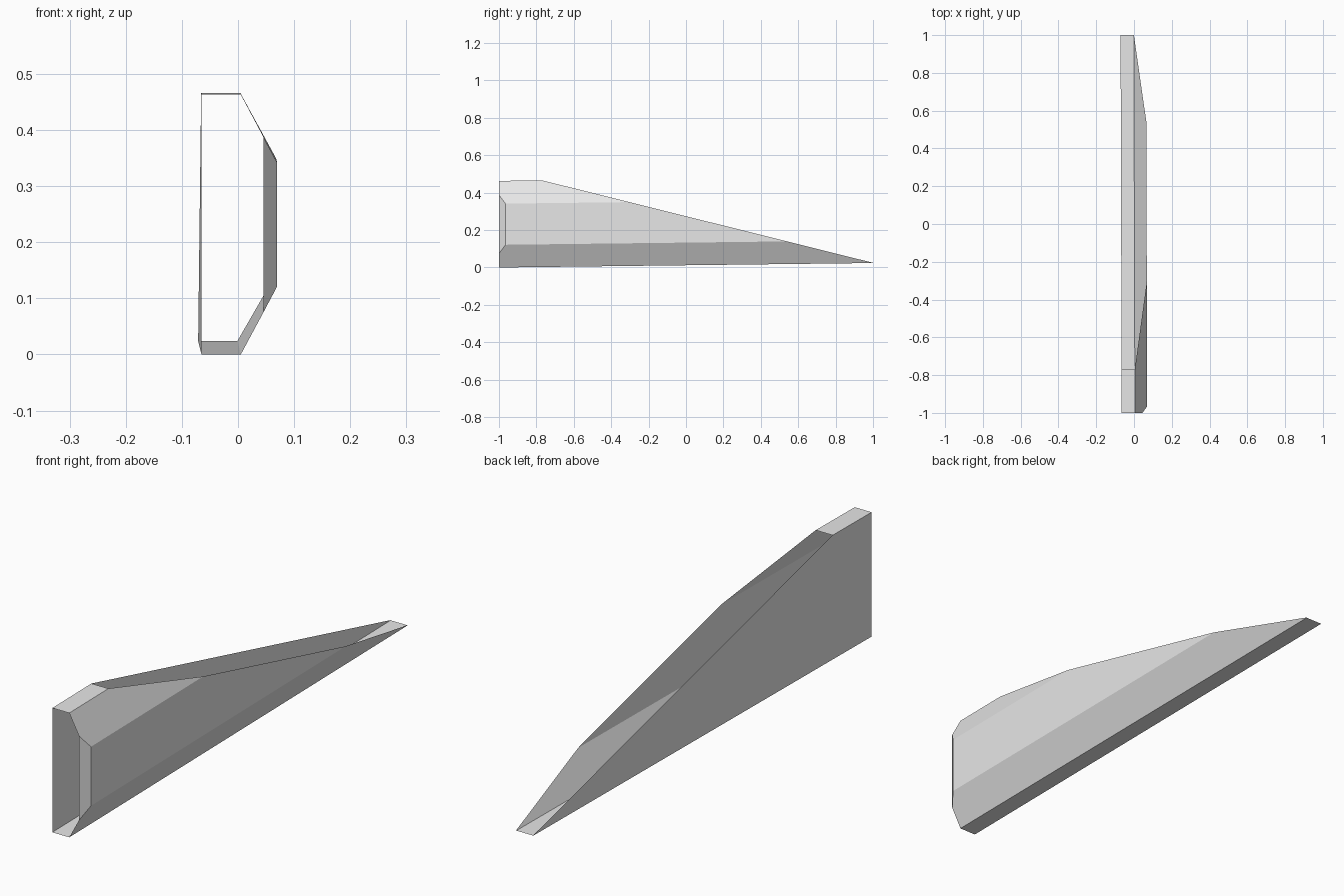
import bpy
import bmesh

cube = bpy.data.objects.get("Cube")
if cube:
    bpy.data.objects.remove(cube, do_unlink=True)

# Material
grey = bpy.data.materials.new("light_grey")
grey.use_nodes = True
grey.diffuse_color = (0.8, 0.8, 0.8, 1)
grey.node_tree.nodes["Principled BSDF"].inputs["Base Color"].default_value = grey.diffuse_color

# Closed cross-section (x, z) swept front to back with a slight drift
SECTION = [(-0.065, 0), (0.005, 0), (0.07, 0.121), (0.07, 0.341),
           (0.005, 0.463), (-0.065, 0.463)]
DRIFT_X, DRIFT_Z = -0.006, 0.024

bm = bmesh.new()
front = [bm.verts.new((x, -1, z)) for x, z in SECTION]
back = [bm.verts.new((x + DRIFT_X, 1, z + DRIFT_Z)) for x, z in SECTION]
for i in range(len(SECTION)):
    j = (i + 1) % len(SECTION)
    bm.faces.new((front[i], front[j], back[j], back[i]))


def trim(point, normal):
    """Cut away everything on the normal side, leaving the shell open."""
    geom = bm.verts[:] + bm.edges[:] + bm.faces[:]
    return bmesh.ops.bisect_plane(bm, geom=geom, dist=1e-5, plane_co=point,
                                  plane_no=normal, clear_outer=True)["geom_cut"]


# Long sloping open top
trim((0, -0.77, 0.466), (0, 0.441, 1.77))

# Bevelled front corner, closed with a flat strip
cut = trim((0.045, -1, 0), (0.035, -0.025, 0))
corner = sorted((v for v in cut if isinstance(v, bmesh.types.BMVert)),
                key=lambda v: v.co.z)
bm.faces.new(corner)

bmesh.ops.recalc_face_normals(bm, faces=bm.faces[:])
mesh = bpy.data.meshes.new("tapered_shell")
bm.to_mesh(mesh)
bm.free()
mesh.materials.append(grey)
shell = bpy.data.objects.new("tapered_shell", mesh)
bpy.context.collection.objects.link(shell)
